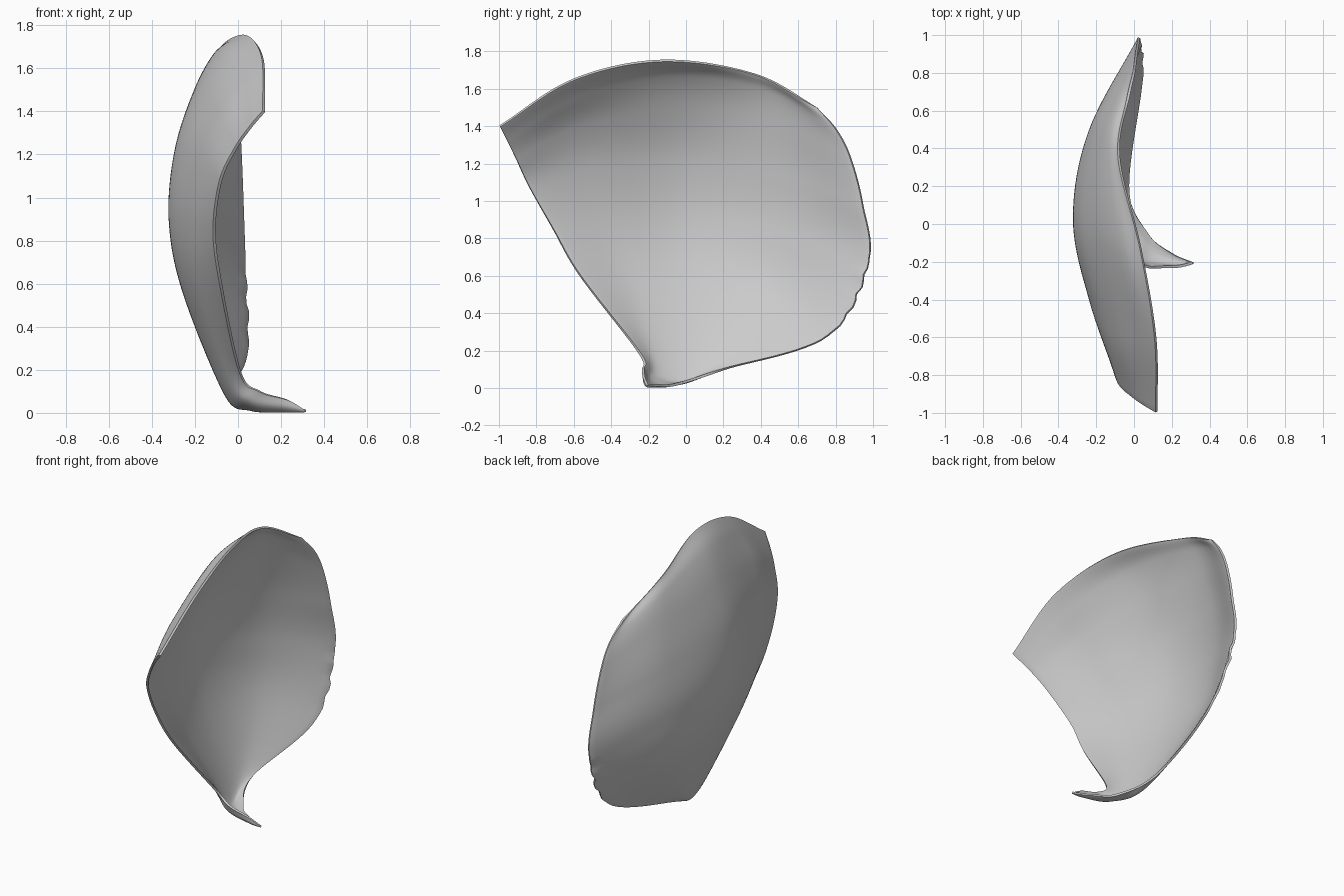
import bpy, bmesh, math
from mathutils import Vector

if "Cube" in bpy.data.objects:
    bpy.data.objects.remove(bpy.data.objects["Cube"])

# Cross-sections from the stem tip up to the top rim, each running left edge -> right edge
TIP = (.315, -.205, .01)
SECTIONS = [
    [(.23, -.225, .06), (.23, -.22, .03), (.225, -.2, .012), (.22, -.18, .01), (.2, -.155, .014)],
    [(.1, -.23, .1), (.065, -.2, .055), (.06, -.15, .025), (.06, -.1, .016), (.075, -.05, .02)],
    [(.01, -.25, .19), (-.04, -.17, .15), (-.06, -.05, .11), (-.055, .07, .085), (-.03, .2, .1)],
    [(-.08, -.565, .6), (-.2, -.28, .58), (-.25, .06, .56), (-.19, .42, .5), (.04, .76, .28)],
    [(-.11, -.71, .85), (-.235, -.38, .89), (-.315, .03, .9), (-.235, .48, .85), (.03, .975, .67)],
    [(-.08, -.84, 1.08), (-.18, -.5, 1.19), (-.285, 0, 1.23), (-.21, .5, 1.16), (.02, .945, .98)],
    [(-.01, -.91, 1.23), (-.085, -.57, 1.4), (-.19, -.02, 1.5), (-.17, .46, 1.43), (.01, .88, 1.23)],
    [(.06, -.96, 1.33), (.025, -.59, 1.55), (-.08, -.08, 1.67), (-.125, .43, 1.59), (0, .805, 1.38)],
    [(.12, -.995, 1.4), (.113, -.6, 1.65), (.035, -.13, 1.75), (-.08, .36, 1.68), (-.025, .70, 1.5)],
]


def spline(points, steps):
    """Smooth curve through the points."""
    p = [Vector(q) for q in points]
    p = [2 * p[0] - p[1]] + p + [2 * p[-1] - p[-2]]
    out = []
    for i in range(1, len(p) - 2):
        a, b, c, d = p[i - 1:i + 3]
        for s in range(steps):
            t = s / steps
            out.append(b + .5 * t * (c - a + t * (2 * a - 5 * b + 4 * c - d
                                                  + t * (3 * b - 3 * c + d - a))))
    return out + [p[-2]]


# Loft the sections into a cupped sheet
columns = [spline([TIP] + [s[k] for s in SECTIONS], 12) for k in range(5)]
rows = [spline(r, 12) for r in zip(*columns)]

# Ragged lower right edge
for row in rows:
    z = row[-1].z
    if .25 < z < .72:
        fade = math.sin(math.pi * (z - .25) / .47)
        row[-1].y += .01 * fade * math.sin(z * 60)
        row[-1].x += .007 * fade * math.sin(z * 45)

bm = bmesh.new()
grid = [[bm.verts.new(p) for p in row] for row in rows]
for r0, r1 in zip(grid, grid[1:]):
    for j in range(len(r0) - 1):
        bm.faces.new((r0[j], r0[j + 1], r1[j + 1], r1[j]))
bmesh.ops.remove_doubles(bm, verts=bm.verts, dist=.0004)
bmesh.ops.recalc_face_normals(bm, faces=bm.faces)
mesh = bpy.data.meshes.new("petal")
bm.to_mesh(mesh)
bm.free()
petal = bpy.data.objects.new("petal", mesh)
bpy.context.collection.objects.link(petal)

# Thin shell with rounded rim
shell = petal.modifiers.new("shell", 'SOLIDIFY')
shell.thickness = .014
shell.offset = 0
bevel = petal.modifiers.new("soft_rim", 'BEVEL')
bevel.width = .006
bevel.segments = 3
bevel.limit_method = 'ANGLE'
bevel.angle_limit = math.radians(50)

for face in mesh.polygons:
    face.use_smooth = True
